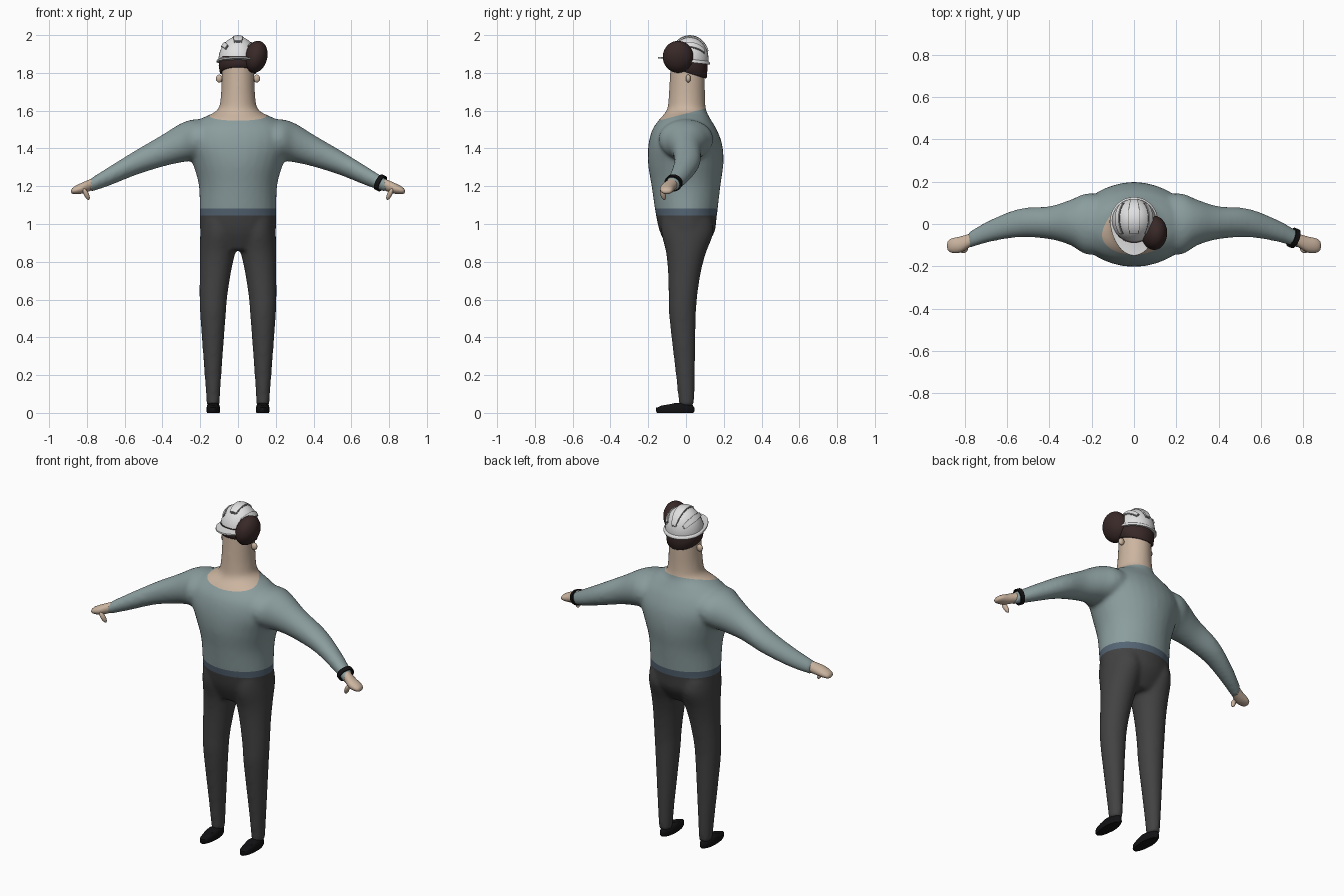
import bpy, bmesh, math
from mathutils import Vector, Matrix

if "Cube" in bpy.data.objects:
    bpy.data.objects.remove(bpy.data.objects["Cube"])


def material(name, rgb):
    m = bpy.data.materials.new(name)
    m.diffuse_color = (*rgb, 1)
    m.use_nodes = True
    m.node_tree.nodes["Principled BSDF"].inputs["Base Color"].default_value = m.diffuse_color
    return m


SKIN = material("skin", (0.60, 0.46, 0.35))
SWEATER = material("grey_blue_knit", (0.26, 0.34, 0.345))
HEM = material("dark_blue_hem", (0.09, 0.13, 0.175))
PANTS = material("charcoal", (0.055, 0.055, 0.056))
BLACK = material("black", (0.006, 0.006, 0.007))
HAIR = material("dark_brown", (0.040, 0.022, 0.021))
WHITE = material("helmet_white", (0.75, 0.75, 0.75))
GREY = material("seam_grey", (0.16, 0.16, 0.16))


def finish(name, bm, mats, angle=50):
    bmesh.ops.recalc_face_normals(bm, faces=bm.faces[:])
    me = bpy.data.meshes.new(name)
    bm.to_mesh(me)
    bm.free()
    for m in mats:
        me.materials.append(m)
    ob = bpy.data.objects.new(name, me)
    bpy.context.collection.objects.link(ob)
    bpy.ops.object.select_all(action='DESELECT')
    ob.select_set(True)
    bpy.context.view_layer.objects.active = ob
    bpy.ops.object.shade_smooth_by_angle(angle=math.radians(angle))
    return ob


def add_rows(bm, rows, cap=True, loop=False):
    """Bridge closed rings of points into a skin."""
    vs = [[bm.verts.new(p) for p in r] for r in rows]
    n = len(vs[0])
    for a, b in zip(vs, vs[1:] + vs[:1] if loop else vs[1:]):
        for i in range(n):
            j = (i + 1) % n
            bm.faces.new((a[i], a[j], b[j], b[i]))
    if cap and not loop:
        bm.faces.new(vs[0][::-1])
        bm.faces.new(vs[-1])


def spline(keys, steps=5):
    """Catmull-Rom interpolation through key tuples."""
    out = []
    k = [keys[0]] + list(keys) + [keys[-1]]
    for p0, p1, p2, p3 in zip(k, k[1:], k[2:], k[3:]):
        for s in range(steps):
            t = s / steps
            out.append([0.5 * (2 * b + (c - a) * t + (2 * a - 5 * b + 4 * c - d) * t * t
                               + (3 * b - a - 3 * c + d) * t ** 3)
                        for a, b, c, d in zip(p0, p1, p2, p3)])
    return out + [list(keys[-1])]


def circle(n=32):
    return [(math.cos(2 * math.pi * i / n), math.sin(2 * math.pi * i / n)) for i in range(n)]


def upright(bm, keys, side=1):
    """Tube along z; keys are z, x_min, x_max, y_min, y_max."""
    add_rows(bm, [[(side * ((l + r) / 2 + (r - l) / 2 * c), (f + b) / 2 + (b - f) / 2 * s, z)
                   for c, s in circle()] for z, l, r, f, b in spline(keys)])


def sideways(bm, keys, side=1):
    """Tube along x; keys are x, y, z, half depth, half height."""
    add_rows(bm, [[(side * x, y + a * c, z + b * s) for c, s in circle(24)]
                  for x, y, z, a, b in spline(keys)])


def ball(name, loc, size, mat, rot=(0, 0, 0)):
    bm = bmesh.new()
    bmesh.ops.create_uvsphere(bm, u_segments=28, v_segments=18, radius=1)
    ob = finish(name, bm, [mat])
    ob.location, ob.scale, ob.rotation_euler = loc, size, rot
    return ob


# Body volumes: torso with neck, arms, legs
bm = bmesh.new()
upright(bm, [(z, -w, w, f, b) for z, w, f, b in (
    (0.86, 0.13, -0.09, 0.085), (0.95, 0.195, -0.135, 0.148), (1.04, 0.203, -0.158, 0.163),
    (1.20, 0.207, -0.182, 0.182), (1.32, 0.24, -0.201, 0.198), (1.42, 0.28, -0.199, 0.192),
    (1.50, 0.265, -0.178, 0.163), (1.555, 0.20, -0.14, 0.13), (1.60, 0.113, -0.103, 0.108),
    (1.66, 0.093, -0.093, 0.101), (1.78, 0.087, -0.086, 0.10), (1.90, 0.087, -0.08, 0.098))])
for s in (1, -1):
    sideways(bm, [(0.10, 0, 1.455, 0.13, 0.09), (0.22, 0, 1.447, 0.145, 0.108),
                  (0.30, 0.007, 1.43, 0.108, 0.104), (0.40, 0.006, 1.388, 0.078, 0.085),
                  (0.54, 0.005, 1.325, 0.068, 0.066), (0.68, -0.033, 1.254, 0.052, 0.051),
                  (0.785, -0.078, 1.203, 0.038, 0.036)], s)
    upright(bm, [(0.035, 0.098, 0.165, -0.037, 0.043), (0.20, 0.088, 0.177, -0.054, 0.047),
                 (0.50, 0.066, 0.199, -0.088, 0.052), (0.62, 0.056, 0.204, -0.092, 0.06),
                 (0.75, 0.036, 0.203, -0.096, 0.08), (0.85, 0.015, 0.203, -0.106, 0.107),
                 (0.95, 0.004, 0.20, -0.13, 0.145), (1.02, 0.01, 0.195, -0.13, 0.14)], s)
body = finish("body", bm, [SKIN, SWEATER, HEM, PANTS])

# Fuse the volumes and soften the joins
rm = body.modifiers.new("fuse", 'REMESH')
rm.mode, rm.voxel_size = 'VOXEL', 0.011
sm = body.modifiers.new("soften", 'SMOOTH')
sm.factor, sm.iterations = 0.5, 10
fused = bpy.data.meshes.new_from_object(body.evaluated_get(bpy.context.evaluated_depsgraph_get()))
body.modifiers.clear()

# Cut clean colour borders: neckline, hem, waist
bm = bmesh.new()
bm.from_mesh(fused)
collar = Vector((0, -0.26, 1))
for z, no in ((1.585, collar), (1.083, Vector((0, 0, 1))), (1.045, Vector((0, 0, 1)))):
    bmesh.ops.bisect_plane(bm, geom=bm.verts[:] + bm.edges[:] + bm.faces[:], dist=1e-5,
                           plane_co=(0, 0, z), plane_no=no)
for f in bm.faces:
    c = f.calc_center_median()
    f.smooth = True
    f.material_index = (0 if c.dot(collar) > 1.585 else 1 if c.z > 1.083
                        else 2 if c.z > 1.045 else 3)
bm.to_mesh(body.data)
bm.free()
if not body.data.materials:
    for m in (SKIN, SWEATER, HEM, PANTS):
        body.data.materials.append(m)

for s, tag in ((1, "left"), (-1, "right")):
    # Hand with mitten fingers and a thumb
    bm = bmesh.new()
    sideways(bm, [(0.755, -0.066, 1.217, 0.030, 0.030), (0.79, -0.084, 1.203, 0.034, 0.031),
                  (0.825, -0.098, 1.19, 0.038, 0.029), (0.86, -0.102, 1.18, 0.034, 0.022),
                  (0.878, -0.103, 1.175, 0.024, 0.014), (0.884, -0.103, 1.173, 0.008, 0.005)], s)
    finish(tag + "_hand", bm, [SKIN], 80)
    ball(tag + "_thumb", (s * 0.803, -0.122, 1.158), (0.013, 0.014, 0.034), SKIN,
         (0.25, s * 0.45, 0))
    # Shoe
    bm = bmesh.new()
    add_rows(bm, [[(s * (0.131 + 0.036 * k * c * (1.0 if d > 0 else 0.95)),
                    -0.057 + 0.102 * k * d,
                    z - (0.012 * max(0, -d) if z > 0.03 else 0)) for c, d in circle()]
                  for z, k in ((0, 0.93), (0.008, 1), (0.028, 0.99), (0.042, 0.9),
                               (0.051, 0.7), (0.053, 0.3))])
    finish(tag + "_shoe", bm, [BLACK])
    ball(tag + "_ear", (s * 0.099, 0.012, 1.77), (0.018, 0.013, 0.021), SKIN)

# Watch strap around the left wrist
bm = bmesh.new()
rows = []
for x, k in ((-0.012, 0.9), (-0.012, 1.08), (0.012, 1.08), (0.012, 0.9)):
    rows.append([(x, 0.044 * k * c, 0.041 * k * d) for c, d in circle()])
add_rows(bm, rows, loop=True)
watch = finish("watch_strap", bm, [BLACK])
watch.location = (0.754, -0.066, 1.218)
watch.rotation_euler = (0, 0.42, -0.38)

# Hair: band under the helmet, lower at the nape, plus a side bun
bm = bmesh.new()
add_rows(bm, [[(w * c, 0.01 + d * s, z + drop * s) for c, s in circle(40)]
              for z, w, d, drop in ((1.80, 0.090, 0.095, -0.03), (1.805, 0.097, 0.100, -0.03),
                                    (1.84, 0.102, 0.104, -0.015), (1.89, 0.098, 0.100, 0))])
finish("hair_band", bm, [HAIR])
ball("hair_bun", (0.095, -0.042, 1.885), (0.060, 0.081, 0.086), HAIR, (0, 0.25, 0))

# Helmet, tipped back slightly
R, H = 0.104, 0.130
TILT = Matrix.Translation((0, 0.015, 1.863)) @ Matrix.Rotation(-0.12, 4, 'X')
bm = bmesh.new()
add_rows(bm, [[(R * math.cos(t) * c, R * math.cos(t) * s, H * math.sin(t))
               for c, s in circle(32)] for t in [math.pi / 2 * i / 10.3 for i in range(11)]])
finish("helmet_dome", bm, [WHITE]).matrix_world = TILT


def brim_row(r, z, peak):
    return [(r * c, r * s - peak * max(0, -s) ** 1.5, z) for c, s in circle(48)]


bm = bmesh.new()
add_rows(bm, [brim_row(0.098, 0.014, 0), brim_row(0.108, 0.008, 0.01), brim_row(0.113, 0.002, 0.052),
              brim_row(0.113, -0.006, 0.052), brim_row(0.098, -0.006, 0)], loop=True)
finish("helmet_brim", bm, [WHITE], 40).matrix_world = TILT


def ridge(name, half, lift, t0, t1, lean, mat):
    """Raised strip running front to back over the dome."""
    bm = bmesh.new()
    rows = []
    for i in range(17):
        t = math.radians(t0 + (t1 - t0) * i / 16)
        row = []
        for x, k in ((-half, -0.012), (-half * 0.92, lift), (0, lift), (half * 0.92, lift), (half, -0.012)):
            a = x / R + lean
            d = Vector((math.sin(a) * math.sin(t), -math.cos(t), math.cos(a) * math.sin(t)))
            row.append((d.x * (R + k), d.y * (R + k), d.z * (H + k)))
        rows.append(row)
    add_rows(bm, rows)
    finish(name, bm, [mat], 35).matrix_world = TILT


ridge("centre_ridge", 0.028, 0.007, 48, 150, 0, WHITE)
ridge("centre_seam", 0.032, 0.0015, 45, 153, 0, GREY)
for s, tag in ((1, "left"), (-1, "right")):
    ridge(tag + "_ridge", 0.013, 0.006, 50, 135, s * 0.85, WHITE)
    ridge(tag + "_seam", 0.0165, 0.0015, 47, 138, s * 0.85, GREY)
